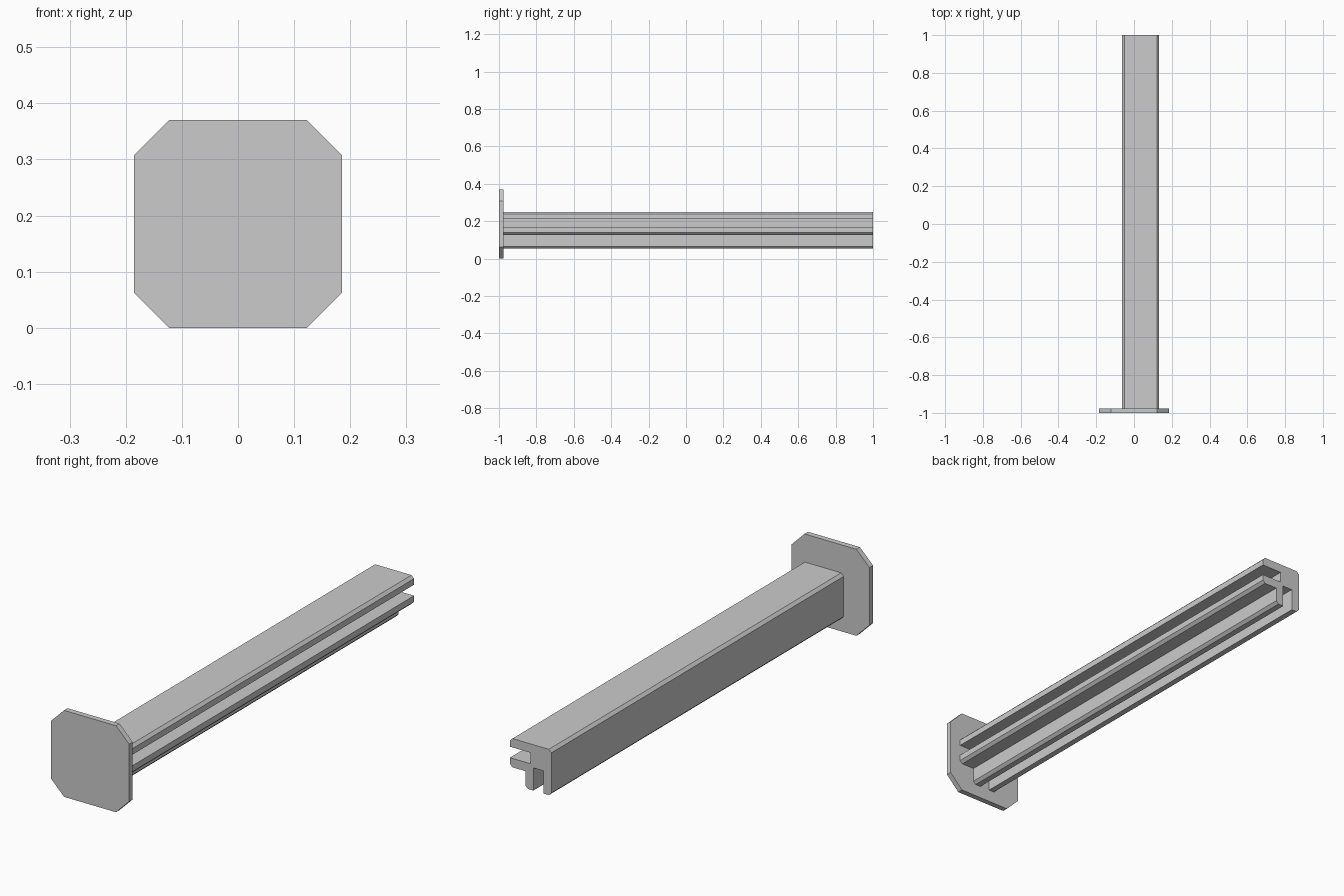
import bpy
import bmesh

cube = bpy.data.objects.get("Cube")
if cube:
    bpy.data.objects.remove(cube, do_unlink=True)

grey = bpy.data.materials.new("plain_grey")
grey.use_nodes = True
COLOR = (0.6, 0.6, 0.6, 1)
grey.diffuse_color = COLOR
grey.node_tree.nodes["Principled BSDF"].inputs["Base Color"].default_value = COLOR


def extrude_profile(name, points, y0, y1):
    """Extrude an (x, z) outline along y."""
    bm = bmesh.new()
    face = bm.faces.new([bm.verts.new((x, y0, z)) for x, z in points])
    result = bmesh.ops.extrude_face_region(bm, geom=[face])
    moved = [v for v in result["geom"] if isinstance(v, bmesh.types.BMVert)]
    bmesh.ops.translate(bm, verts=moved, vec=(0, y1 - y0, 0))
    bmesh.ops.recalc_face_normals(bm, faces=bm.faces[:])
    mesh = bpy.data.meshes.new(name)
    bm.to_mesh(mesh)
    bm.free()
    mesh.materials.append(grey)
    obj = bpy.data.objects.new(name, mesh)
    bpy.context.collection.objects.link(obj)
    return obj


# End plate: square with cut corners
H, C, MID = 0.185, 0.123, 0.185
plate = [(-C, -H), (C, -H), (H, -C), (H, C), (C, H), (-C, H), (-H, C), (-H, -C)]
extrude_profile("end_plate", [(x, z + MID) for x, z in plate], -1, -0.976)

# Rail: angle section with one groove on the side and one below.
# Half outline as distances from the outer corner; the other half mirrors it.
SIZE, BEVEL = 0.196, 0.012
WALL, LEG_IN, LEG_OUT, WEB = 0.038, 0.085, 0.123, 0.099
half = [
    (BEVEL, 0), (SIZE - BEVEL, 0), (SIZE, BEVEL), (SIZE, WALL),
    (WEB, WALL), (WEB, LEG_IN), (SIZE, LEG_IN),
    (SIZE, LEG_OUT - BEVEL), (SIZE - BEVEL, LEG_OUT),
]
outline = half + [(LEG_OUT, LEG_OUT)] + [(v, u) for u, v in reversed(half)]
extrude_profile("rail", [(u - 0.063, 0.25 - v) for u, v in outline], -0.976, 1)
